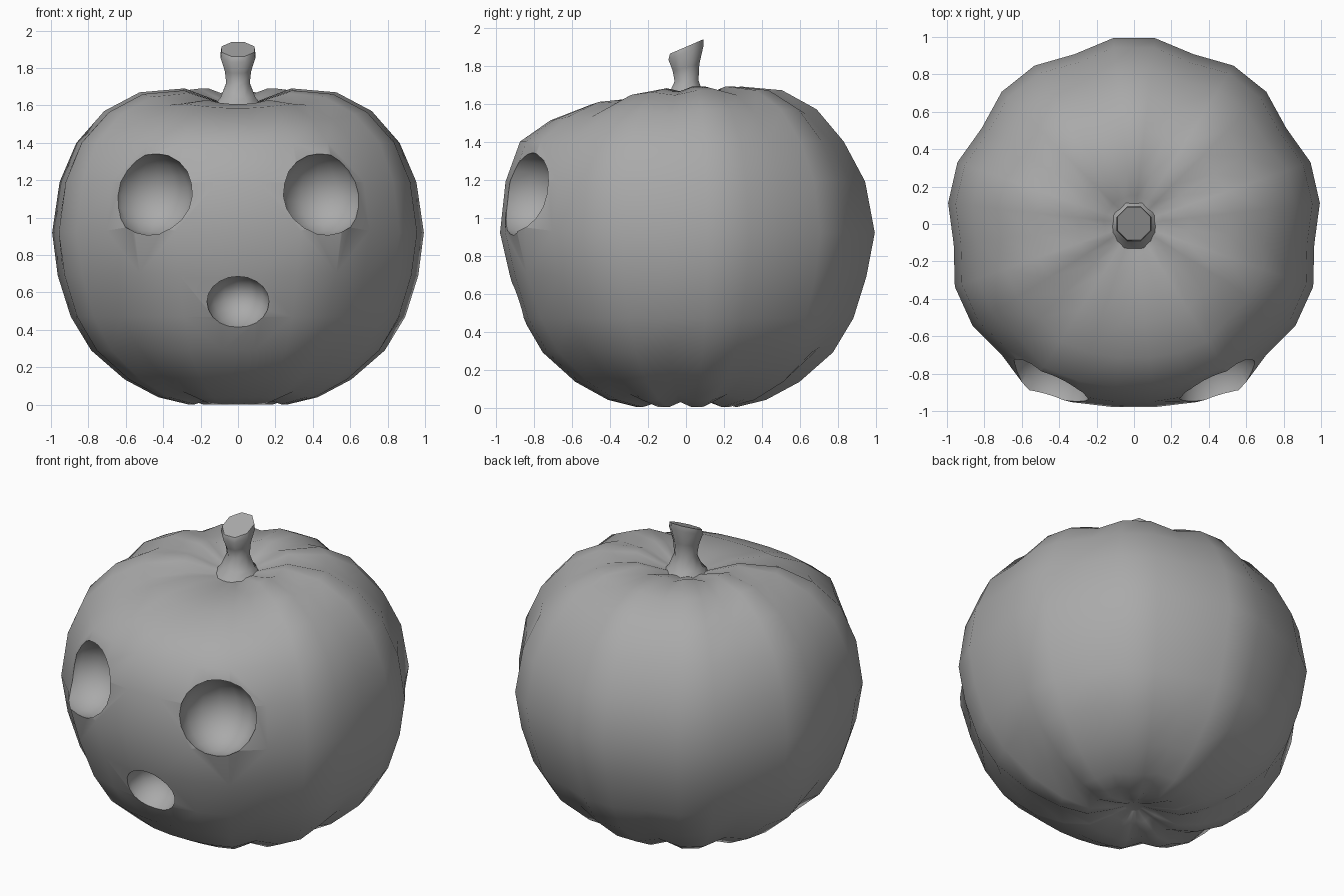
import bpy, bmesh, math
from mathutils import Vector, Matrix

if "Cube" in bpy.data.objects:
    bpy.data.objects.remove(bpy.data.objects["Cube"], do_unlink=True)

grey = bpy.data.materials.new("plain grey")
grey.use_nodes = True
COLOUR = (0.4, 0.4, 0.4, 1)
grey.diffuse_color = COLOUR
grey.node_tree.nodes["Principled BSDF"].inputs["Base Color"].default_value = COLOUR


def make_object(name, bm):
    bmesh.ops.recalc_face_normals(bm, faces=bm.faces)
    mesh = bpy.data.meshes.new(name)
    bm.to_mesh(mesh)
    bm.free()
    mesh.materials.append(grey)
    obj = bpy.data.objects.new(name, mesh)
    bpy.context.collection.objects.link(obj)
    return obj


def loft(name, rings):
    """Skin a list of closed rings and cap both ends."""
    bm = bmesh.new()
    loops = [[bm.verts.new(p) for p in ring] for ring in rings]
    for a, b in zip(loops, loops[1:]):
        for i in range(len(a)):
            j = (i + 1) % len(a)
            bm.faces.new((a[i], a[j], b[j], b[i]))
    bm.faces.new(loops[0])
    bm.faces.new(loops[-1])
    return make_object(name, bm)


def bump(p, centre, size):
    return math.exp(-((p - Vector(centre)).length / size) ** 2)


def smooth(obj, angle):
    bpy.ops.object.select_all(action="DESELECT")
    obj.select_set(True)
    bpy.context.view_layer.objects.active = obj
    bpy.ops.object.shade_smooth_by_angle(angle=math.radians(angle))


# Gourd body: lobes of three facets with a broad flat face and sunken poles
PROFILE = [(0.05, 0.07), (0.13, 0.04), (0.27, 0.002), (0.43, 0.04), (0.61, 0.135),
           (0.79, 0.29), (0.90, 0.47), (0.97, 0.69), (1.0, 0.92), (0.96, 1.19),
           (0.87, 1.40), (0.72, 1.57), (0.53, 1.67), (0.30, 1.69), (0.16, 1.64),
           (0.05, 1.60)]
SIDES = 28
# Radius by facets away from the middle of the back
VALLEYS = {1: 0.962, 4: 0.962, 7: 0.97, 8: 1.015, 9: 1.02, 10: 0.985, 11: 1.02, 13: 0.985}


def body_point(r, z, i):
    a = math.pi / 2 + math.tau * (i + 0.5) / SIDES
    front = max(0, -math.sin(a)) ** 2
    back = max(0, math.sin(a)) ** 2
    step = min(i, SIDES - 1 - i)
    r *= VALLEYS.get(step, 1)
    if step % 3 == 1 and step < 13 and r < 0.8:
        z += (0.03 if z < 0.8 else -0.025) * min(1, r / 0.3)
    if z > 1.5:
        z -= 0.085 * front * min(1, (z - 1.5) / 0.1) * min(1, r / 0.3)
    if z > 1.1:
        r += 0.028 * front * max(0, 1 - abs(z - 1.35) / 0.25)
        r *= 1 - 0.04 * back * min(1, (z - 1.1) / 0.3)
    elif z < 0.8:
        r *= 1 - 0.025 * front - 0.015 * back
    p = Vector((r * math.cos(a), r * math.sin(a), z))
    # Cheeks swell below the eyes
    for s in (-1, 1):
        p *= 1 + 0.04 * bump(p, (s * 0.55, -0.86, 0.86), 0.2)
    return p


body = loft("gourd_body", [[body_point(r, z, i) for i in range(SIDES)]
                           for r, z in PROFILE])


# Hollow eyes and mouth: ellipsoid cutters facing outward
def hollow(name, centre, radii, turn, tilt):
    bm = bmesh.new()
    place = (Matrix.Translation(centre) @ Matrix.Rotation(turn, 4, "Z")
             @ Matrix.Rotation(tilt, 4, "X") @ Matrix.Diagonal((*radii, 1)))
    bmesh.ops.create_uvsphere(bm, u_segments=14, v_segments=10, radius=1, matrix=place)
    for f in bm.faces:
        f.smooth = True
    cutter = make_object(name, bm)
    cutter.hide_render = True
    mod = body.modifiers.new(name, "BOOLEAN")
    mod.operation, mod.solver, mod.object = "DIFFERENCE", "EXACT", cutter
    bpy.context.view_layer.objects.active = body
    bpy.ops.object.modifier_apply(modifier=name)
    bpy.data.objects.remove(cutter, do_unlink=True)


for side, s in (("left", 1), ("right", -1)):
    hollow(side + "_eye_cutter", (s * 0.46, -0.86, 1.125), (0.23, 0.235, 0.225),
           s * math.radians(32), math.radians(-10))
hollow("mouth_cutter", (0, -0.89, 0.545), (0.17, 0.2, 0.145), 0, math.radians(18))
smooth(body, 50)

# Stem: eight-sided, flared at the foot, slanted at the top
STEM = [(0.15, 1.585, 0, 0), (0.10, 1.645, 0, 0), (0.068, 1.72, 0.003, 0.05),
        (0.076, 1.79, 0, 0.25), (0.1, 1.868, 0, 0.4), (0.095, 1.9, 0.003, 0.43)]
stem = loft("stem", [[(r * math.cos(a), y + r * math.sin(a), z + slant * r * math.sin(a))
                      for a in (math.tau * (k + 0.5) / 8 for k in range(8))]
                     for r, z, y, slant in STEM])
smooth(stem, 50)
